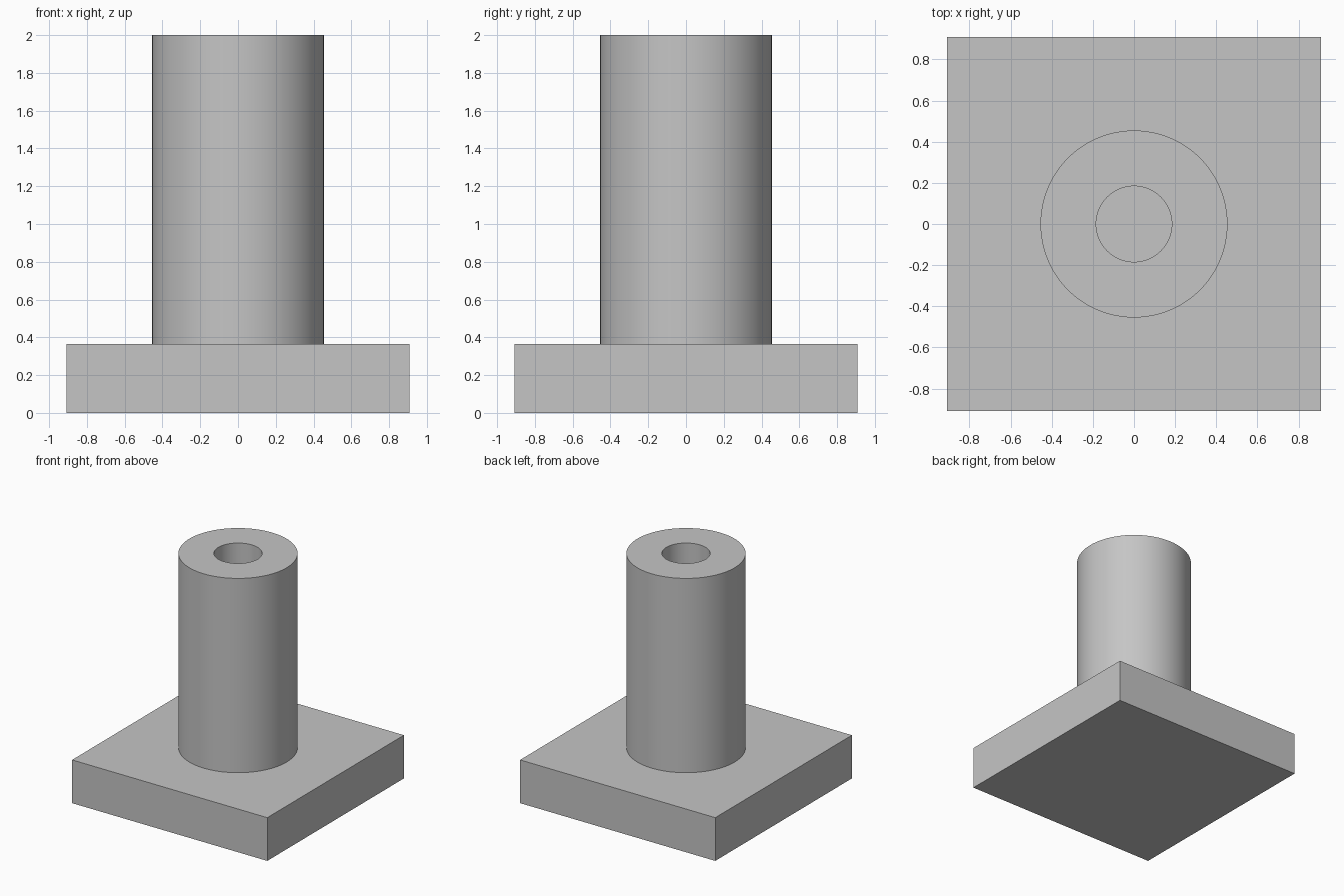
import bpy
import bmesh
from math import radians, cos, sin, tau

HALF, PLATE_TOP, TOP = 0.909, 0.364, 2.0
OUTER, BORE, SIDES = 0.4545, 0.184, 96

cube = bpy.data.objects.get("Cube")
if cube:
    bpy.data.objects.remove(cube, do_unlink=True)

grey = bpy.data.materials.new("plain grey")
grey.use_nodes = True
colour = (0.56, 0.56, 0.56, 1)
grey.diffuse_color = colour
grey.node_tree.nodes["Principled BSDF"].inputs["Base Color"].default_value = colour


def add_object(name, bm):
    bmesh.ops.recalc_face_normals(bm, faces=bm.faces)
    mesh = bpy.data.meshes.new(name)
    bm.to_mesh(mesh)
    bm.free()
    mesh.materials.append(grey)
    obj = bpy.data.objects.new(name, mesh)
    bpy.context.collection.objects.link(obj)
    return obj


def ring(bm, radius, z):
    return [bm.verts.new((radius * cos(tau * i / SIDES), radius * sin(tau * i / SIDES), z))
            for i in range(SIDES)]


def bridge(bm, a, b):
    for i in range(SIDES):
        j = (i + 1) % SIDES
        bm.faces.new((a[i], a[j], b[j], b[i]))


# Square base plate
bm = bmesh.new()
bmesh.ops.create_cube(bm, size=1)
for v in bm.verts:
    v.co = (v.co.x * 2 * HALF, v.co.y * 2 * HALF, (v.co.z + 0.5) * PLATE_TOP)
add_object("base_plate", bm)

# Hollow post: outer wall, top rim and bore down to the plate
bm = bmesh.new()
rings = [ring(bm, r, z) for r, z in
         ((OUTER, PLATE_TOP), (OUTER, TOP), (BORE, TOP), (BORE, PLATE_TOP))]
for a, b in zip(rings, rings[1:] + rings[:1]):
    bridge(bm, a, b)
post = add_object("hollow_post", bm)

# Smooth round walls with sharp rims
bpy.ops.object.select_all(action="DESELECT")
post.select_set(True)
bpy.context.view_layer.objects.active = post
bpy.ops.object.shade_smooth_by_angle(angle=radians(30))
